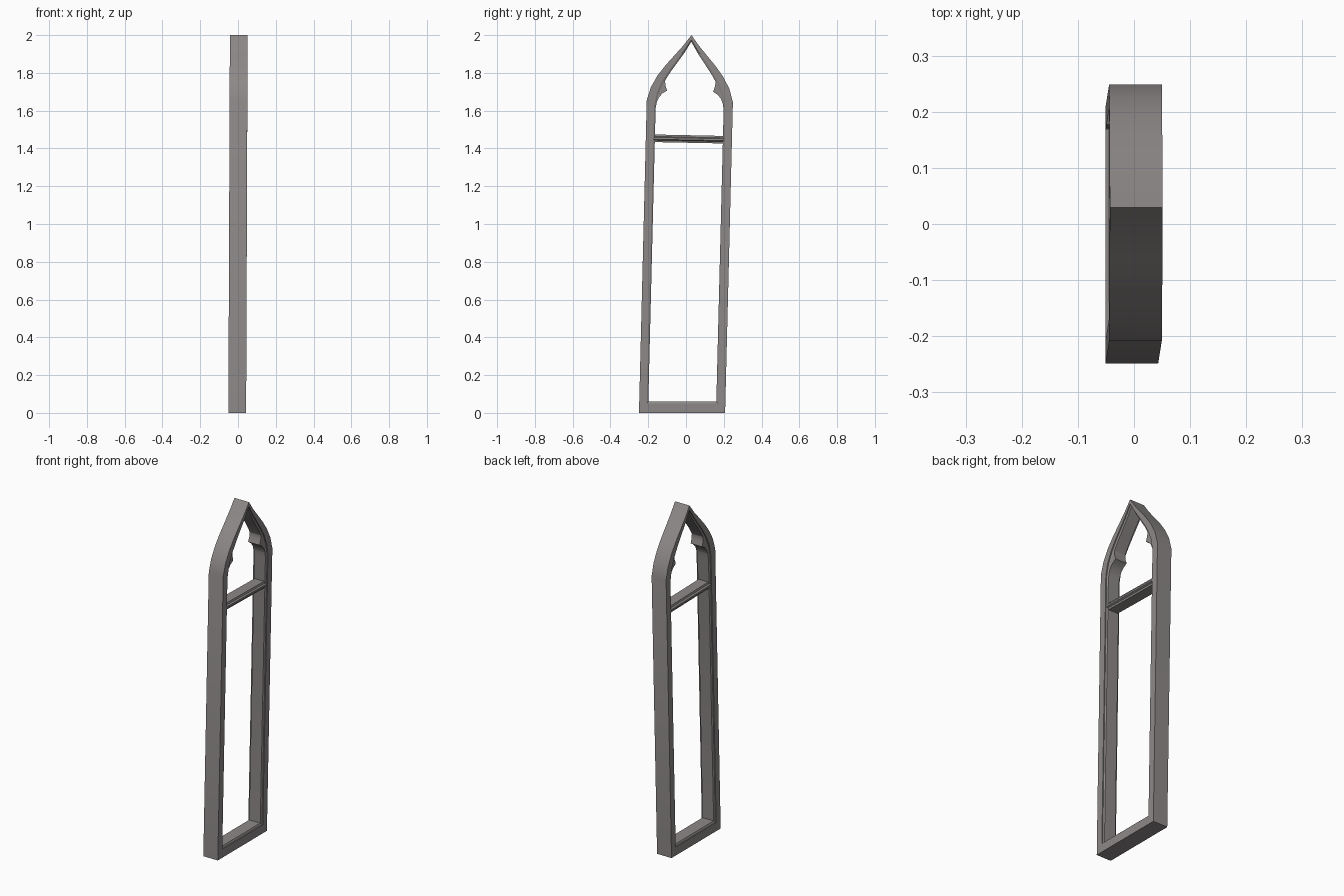
import bpy, bmesh, math
from mathutils import Vector

if "Cube" in bpy.data.objects:
    bpy.data.objects.remove(bpy.data.objects["Cube"])

stone = bpy.data.materials.new("dark_stone")
stone.diffuse_color = (0.265, 0.248, 0.243, 1)
stone.use_nodes = True
stone.node_tree.nodes["Principled BSDF"].inputs["Base Color"].default_value = stone.diffuse_color


def lean(v):
    """Slight handmade lean of the whole window."""
    x, y, z = v
    return Vector((x + 0.004 * (z - 1), y + 0.025 * z - 0.021, z - 0.014 * y * min(z, 1.7)))


def make(name, bm):
    for v in bm.verts:
        v.co = lean(v.co)
    bmesh.ops.recalc_face_normals(bm, faces=bm.faces)
    me = bpy.data.meshes.new(name)
    bm.to_mesh(me)
    bm.free()
    me.materials.append(stone)
    ob = bpy.data.objects.new(name, me)
    bpy.context.collection.objects.link(ob)
    bpy.ops.object.select_all(action='DESELECT')
    ob.select_set(True)
    bpy.context.view_layer.objects.active = ob
    bpy.ops.object.shade_smooth_by_angle(angle=math.radians(30))
    return ob


def outline(half, base, spring, apex, bulge, n=6):
    """Closed pointed-arch outline in the YZ plane, fullest low down."""
    a, b = Vector((half, spring)), Vector((0, apex))
    d = b - a
    out = Vector((d.y, -d.x)).normalized()
    right = [Vector((half, base))]
    for i in range(n):
        t = i / n
        right.append(a + d * t + out * bulge * 6.75 * t * (1 - t) ** 2)
    return right + [b] + [Vector((-p.x, p.y)) for p in reversed(right)]


def prism(bm, pts, x0, x1):
    """Extrude a YZ polygon along X."""
    lo, hi = ([bm.verts.new((x, y, z)) for y, z in pts] for x in (x0, x1))
    bm.faces.new(lo)
    bm.faces.new(hi)
    for i in range(len(pts)):
        j = (i + 1) % len(pts)
        bm.faces.new((lo[i], lo[j], hi[j], hi[i]))


# Arched frame: flat face, bevelled rebate and inner lining, lofted as loops
outer = outline(0.228, 0.0, 1.650, 2.0, 0.027)
face = outline(0.188, 0.050, 1.625, 1.975, 0.026)
inner = outline(0.180, 0.060, 1.610, 1.965, 0.026)
section = [(outer, -0.047), (outer, 0.047), (face, 0.047), (face, 0.041),
           (inner, 0.036), (inner, -0.036), (face, -0.041), (face, -0.047)]
bm = bmesh.new()
loops = [[bm.verts.new((x, p.x, p.y)) for p in pts] for pts, x in section]
for k, a in enumerate(loops):
    b = loops[(k + 1) % len(loops)]
    for i in range(len(a)):
        j = (i + 1) % len(a)
        bm.faces.new((a[i], a[j], b[j], b[i]))
make("arched_frame", bm)

# Pair of tracery cusps inside the arch
cusp = [(0.184, 1.59), (0.177, 1.635), (0.164, 1.667), (0.146, 1.688), (0.122, 1.703),
        (0.131, 1.730), (0.134, 1.757), (0.126, 1.785), (0.098, 1.835), (0.155, 1.77),
        (0.19, 1.66)]
bm = bmesh.new()
for s in (1, -1):
    prism(bm, [(s * y, z) for y, z in cusp], -0.037, 0.037)
make("tracery_cusps", bm)

# Crossbar with bevelled noses front and back
quarter = [(0.043, 0.005), (0.034, 0.010), (0.031, 0.020)]
bar = quarter + [(-x, z) for x, z in reversed(quarter)]
bar += [(-x, -z) for x, z in quarter] + [(x, -z) for x, z in reversed(quarter)]
bm = bmesh.new()
ends = [[bm.verts.new((x, y, 1.45 + z)) for x, z in bar] for y in (-0.186, 0.186)]
for e in ends:
    bm.faces.new(e)
for i in range(len(bar)):
    j = (i + 1) % len(bar)
    bm.faces.new((ends[0][i], ends[0][j], ends[1][j], ends[1][i]))
make("crossbar", bm)
